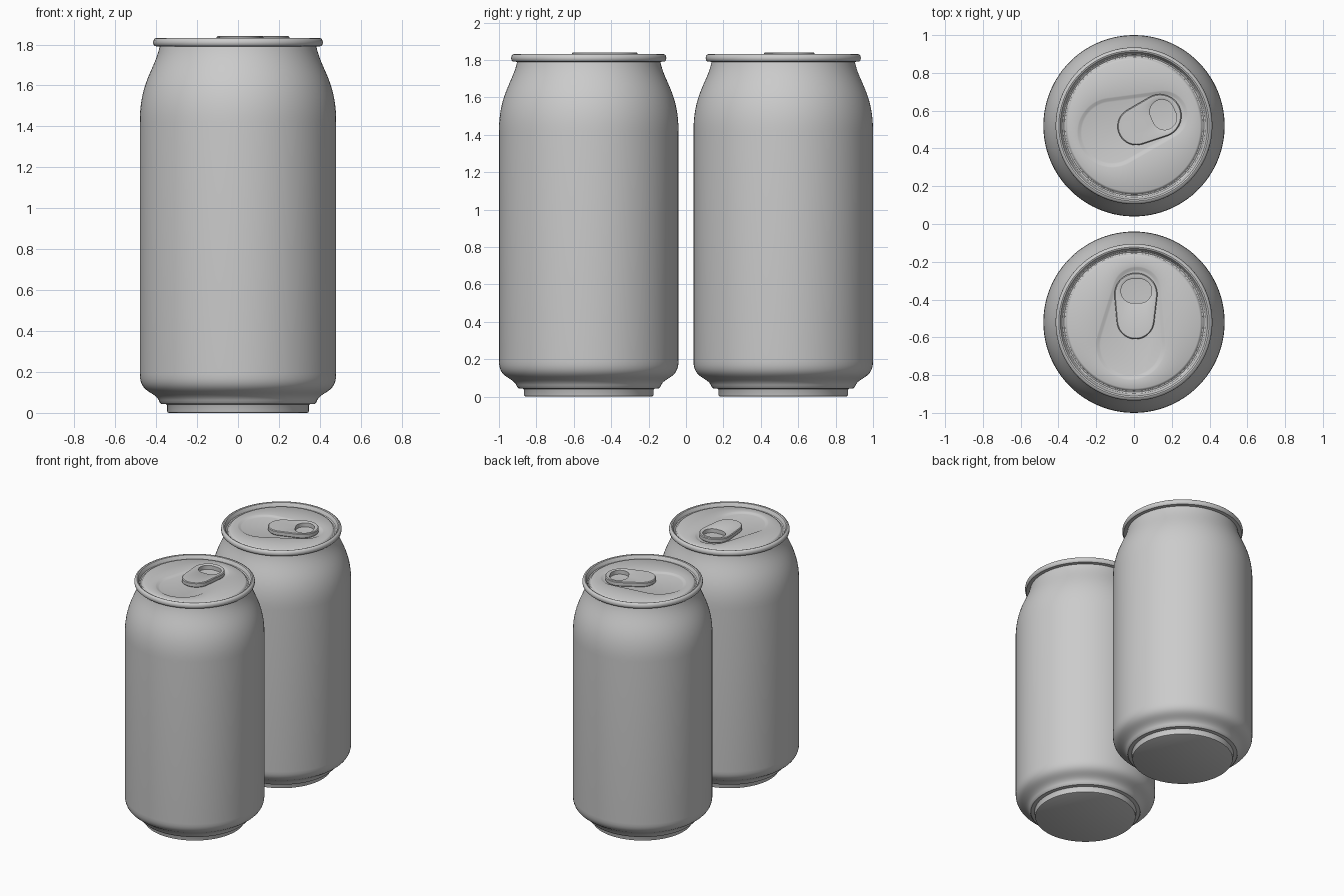
import bpy, bmesh, math
from mathutils import Vector, Matrix
from mathutils.geometry import interpolate_bezier

if "Cube" in bpy.data.objects:
    bpy.data.objects.remove(bpy.data.objects["Cube"])

N = 96
metal = bpy.data.materials.new("plain_grey_metal")
metal.diffuse_color = (0.6, 0.6, 0.6, 1)
metal.use_nodes = True
metal.node_tree.nodes["Principled BSDF"].inputs["Base Color"].default_value = metal.diffuse_color


def circle(r, z):
    return [(r * math.cos(2 * math.pi * i / N), r * math.sin(2 * math.pi * i / N), z) for i in range(N)]


def curve(a, b, c, d, n):
    pts = interpolate_bezier(*[Vector((p[0], p[1], 0)) for p in (a, b, c, d)], n)
    return [(p.x, p.y) for p in pts]


def capsule(c1, r1, c2, r2, origin, z, grow=0.0):
    """Ring of N points on the outline of a tapered capsule, swept round origin."""
    a, b, o = Vector(c1), Vector(c2), Vector(origin)
    discs = [(a.lerp(b, t / 40), r1 + (r2 - r1) * t / 40 + grow) for t in range(41)]
    ring = []
    for i in range(N):
        ang = 2 * math.pi * i / N
        d = Vector((math.cos(ang), math.sin(ang)))
        far = 0
        for c, r in discs:
            m = c - o
            along = m.dot(d)
            disc = r * r - (m.length_squared - along * along)
            if disc > 0:
                far = max(far, along + math.sqrt(disc))
        ring.append((o.x + d.x * far, o.y + d.y * far, z))
    return ring


def loft(name, rings, xf, cap_start=False, cap_end=False, closed=False):
    bm = bmesh.new()
    loops = [[bm.verts.new(p) for p in ring] for ring in rings]
    pairs = list(zip(loops, loops[1:])) + ([(loops[-1], loops[0])] if closed else [])
    for lo, hi in pairs:
        for i in range(N):
            j = (i + 1) % N
            bm.faces.new((lo[i], lo[j], hi[j], hi[i]))
    if cap_start:
        bm.faces.new(loops[0][::-1])
    if cap_end:
        bm.faces.new(loops[-1])
    me = bpy.data.meshes.new(name)
    bm.to_mesh(me)
    bm.free()
    me.materials.append(metal)
    ob = bpy.data.objects.new(name, me)
    bpy.context.collection.objects.link(ob)
    ob.matrix_world = xf
    bpy.ops.object.select_all(action='DESELECT')
    ob.select_set(True)
    bpy.context.view_layer.objects.active = ob
    bpy.ops.object.shade_smooth_by_angle(angle=math.radians(35))


def can(label, y, turn):
    xf = Matrix.Translation((0, y, 0)) @ Matrix.Rotation(math.radians(turn), 4, 'Z')

    # body: foot, flared base, straight wall, shoulder
    prof = [(0.338, 0), (0.344, 0.003), (0.346, 0.008), (0.346, 0.036), (0.35, 0.042), (0.375, 0.044)]
    prof += curve((0.382, 0.05), (0.40, 0.11), (0.48, 0.09), (0.48, 0.19), 14)
    prof += curve((0.48, 1.42), (0.48, 1.62), (0.405, 1.68), (0.383, 1.79), 18)
    loft(label + "_body", [circle(r, z) for r, z in prof], xf, cap_start=True)

    # lid: rolled rim, groove, panel and tapered recess
    rim = [(0.383, 1.79), (0.406, 1.792), (0.413, 1.799), (0.415, 1.81), (0.413, 1.821),
           (0.407, 1.829), (0.398, 1.832), (0.39, 1.829), (0.385, 1.821), (0.378, 1.804),
           (0.37, 1.799), (0.363, 1.802), (0.357, 1.812), (0.35, 1.816)]
    drop = ((-0.017, -0.12), 0.18, (0.015, 0.165), 0.125, (0, 0))
    rings = [circle(r, z) for r, z in rim]
    rings += [capsule(*drop, z, g) for g, z in
              ((0.006, 1.816), (0, 1.8145), (-0.012, 1.808), (-0.02, 1.806))]
    loft(label + "_lid", rings, xf, cap_end=True)

    # pull tab with finger hole
    mid = (0.0125, 0.165)
    tab = ((0.008, 0.01), 0.10, (0.01, 0.147), 0.114, mid)
    hole = ((-0.005, 0.165), 0.064, (0.03, 0.165), 0.064, mid)
    rings = [capsule(*tab, 1.807, -0.004), capsule(*tab, 1.812), capsule(*tab, 1.836),
             capsule(*tab, 1.841, -0.005), capsule(*hole, 1.841, 0.008),
             capsule(*hole, 1.837), capsule(*hole, 1.807)]
    loft(label + "_pull_tab", rings, xf, closed=True)


can("front_can", -0.52, 0)
can("back_can", 0.52, -65)
